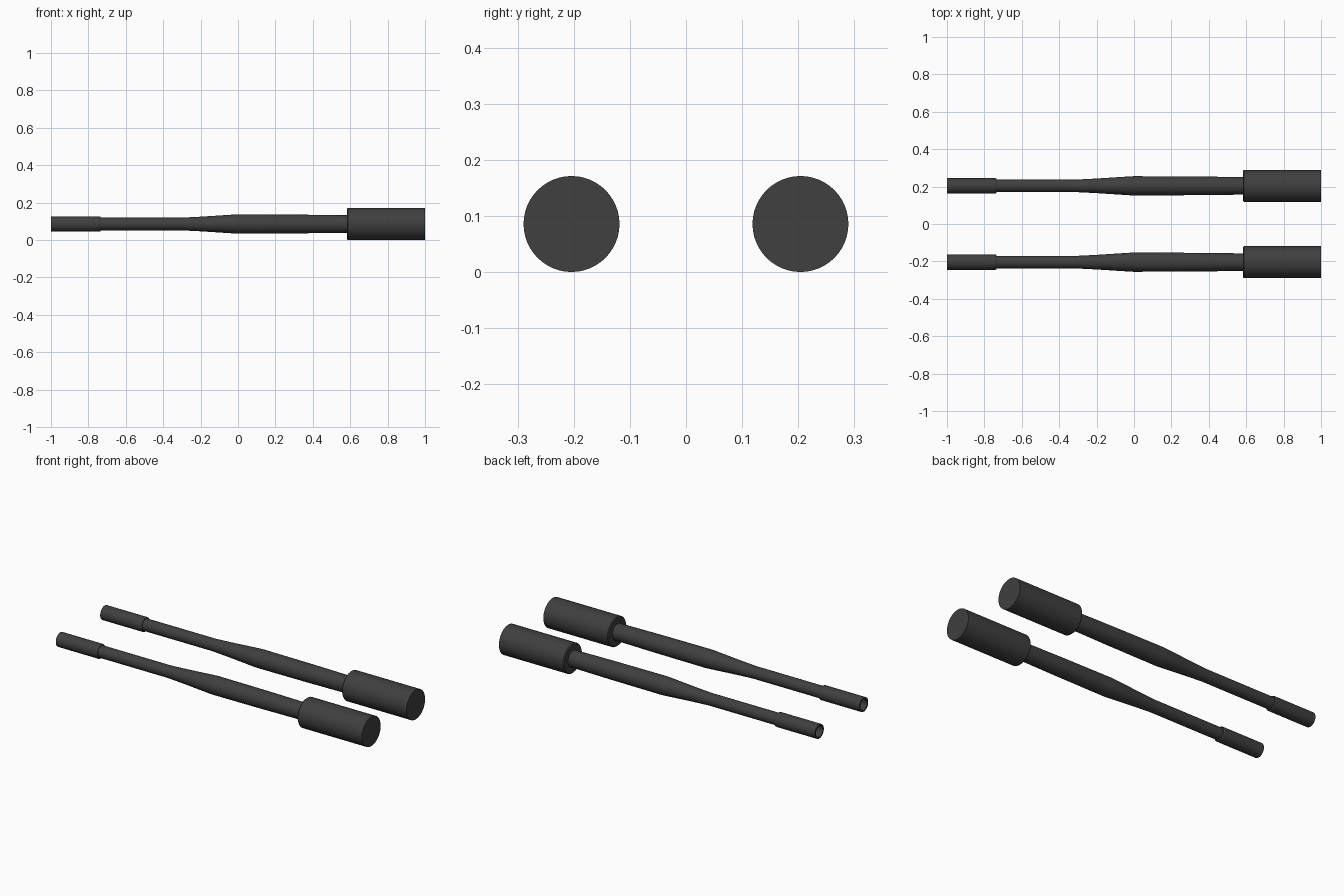
import bpy, bmesh, math

if "Cube" in bpy.data.objects:
    bpy.data.objects.remove(bpy.data.objects["Cube"])

SIDES = 48
RADIUS = 0.0855      # head radius, also the axis height
SPACING = 0.204      # distance of each axis from y = 0

mat = bpy.data.materials.new("dark_grey")
mat.diffuse_color = (0.05, 0.05, 0.05, 1)
mat.use_nodes = True
mat.node_tree.nodes["Principled BSDF"].inputs["Base Color"].default_value = mat.diffuse_color


def lathe(name, profile, y):
    """Revolve (x, radius) points about an axis along x; radius 0 closes an end."""
    bm = bmesh.new()
    rings = []
    for x, r in profile:
        if r == 0:
            rings.append([bm.verts.new((x, 0, 0))] * SIDES)
        else:
            angles = [2 * math.pi * i / SIDES for i in range(SIDES)]
            rings.append([bm.verts.new((x, r * math.cos(a), r * math.sin(a))) for a in angles])
    for a, b in zip(rings, rings[1:]):
        for i in range(SIDES):
            j = (i + 1) % SIDES
            bm.faces.new(list(dict.fromkeys((a[i], a[j], b[j], b[i]))))
    bmesh.ops.recalc_face_normals(bm, faces=bm.faces)
    mesh = bpy.data.meshes.new(name)
    bm.to_mesh(mesh)
    bm.free()
    mesh.materials.append(mat)
    obj = bpy.data.objects.new(name, mesh)
    obj.location = (0, y, RADIUS)
    bpy.context.collection.objects.link(obj)


# hollow tip collar: bore floor, bore wall, rim, outer wall, chamfered step
collar = [(-0.76, 0), (-0.76, 0.032), (-1.0, 0.032), (-1.0, 0.041),
          (-0.74, 0.041), (-0.735, 0.038), (-0.735, 0.034)]
# tapered shaft
shaft = [(-0.30, 0.034), (-0.20, 0.039), (-0.03, 0.050), (0.0, 0.0515),
         (0.33, 0.050), (0.583, 0.047)]
# heavy cylindrical head with a small chamfer
head = [(0.583, 0.081), (0.588, RADIUS), (1.0, RADIUS), (1.0, 0)]

for side, y in (("front", -SPACING), ("back", SPACING)):
    lathe(side + "_barrel", collar + shaft + head, y)
